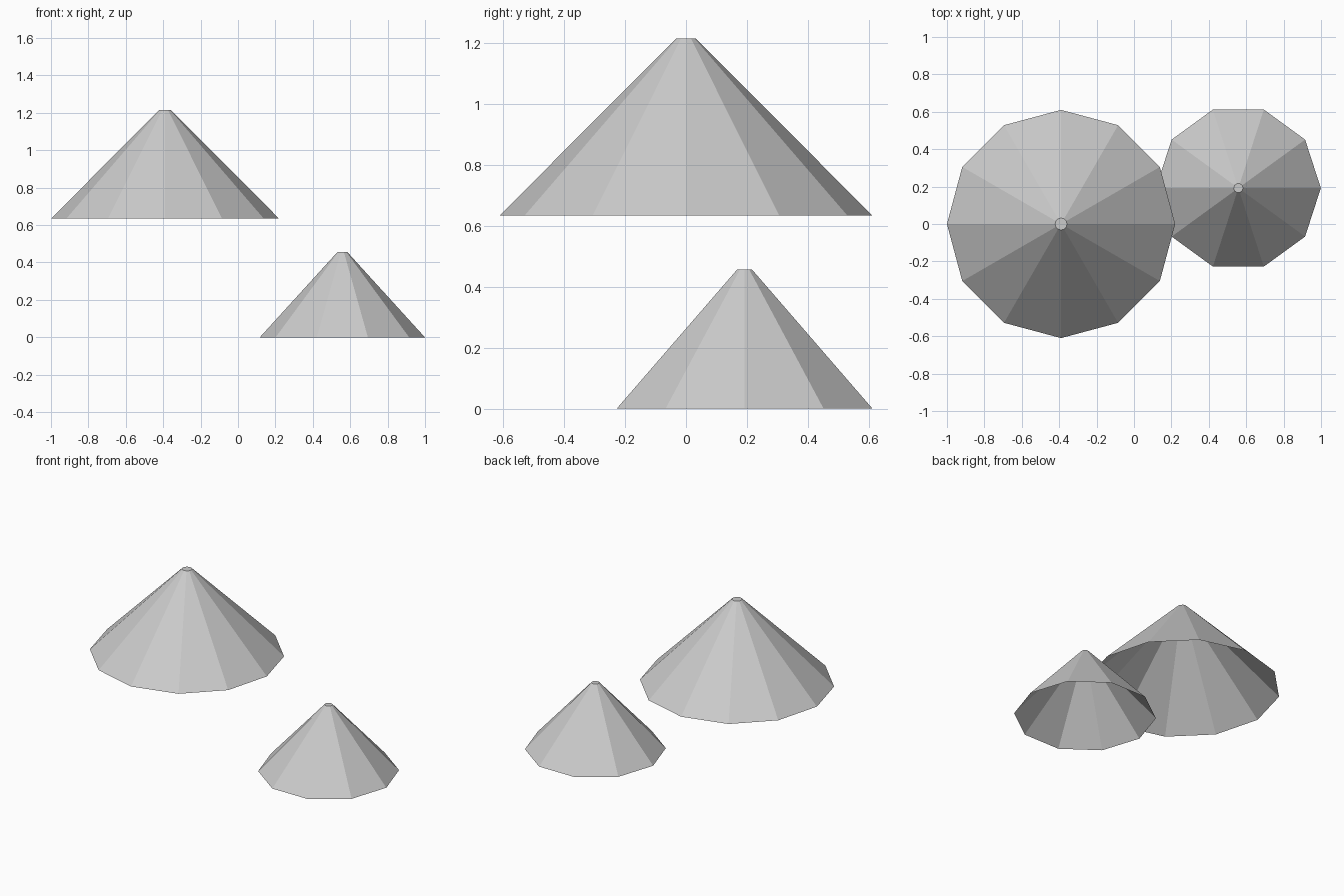
import bpy, bmesh, math

if "Cube" in bpy.data.objects:
    bpy.data.objects.remove(bpy.data.objects["Cube"])

grey = bpy.data.materials.new("light_grey")
grey.diffuse_color = (0.6, 0.6, 0.6, 1)
grey.use_nodes = True
grey.node_tree.nodes["Principled BSDF"].inputs["Base Color"].default_value = grey.diffuse_color


def shade(name, sides, centre, r_base, r_top, height):
    """Faceted cone shell: open underneath, small flat cap on top."""
    bm = bmesh.new()
    rings = []
    for r, z in ((r_base, 0), (r_top, height)):
        rings.append([bm.verts.new((r * math.cos(2 * math.pi * i / sides),
                                    r * math.sin(2 * math.pi * i / sides), z))
                      for i in range(sides)])
    low, high = rings
    for i in range(sides):
        j = (i + 1) % sides
        bm.faces.new((low[i], low[j], high[j], high[i]))
    bm.faces.new(high)
    mesh = bpy.data.meshes.new(name)
    bm.to_mesh(mesh)
    bm.free()
    mesh.materials.append(grey)
    obj = bpy.data.objects.new(name, mesh)
    obj.location = centre
    bpy.context.collection.objects.link(obj)


# Large raised canopy and smaller low canopy
shade("large_canopy", 12, (-0.39, 0, 0.634), 0.61, 0.032, 0.58)
shade("small_canopy", 10, (0.558, 0.192, 0), 0.441, 0.025, 0.457)
